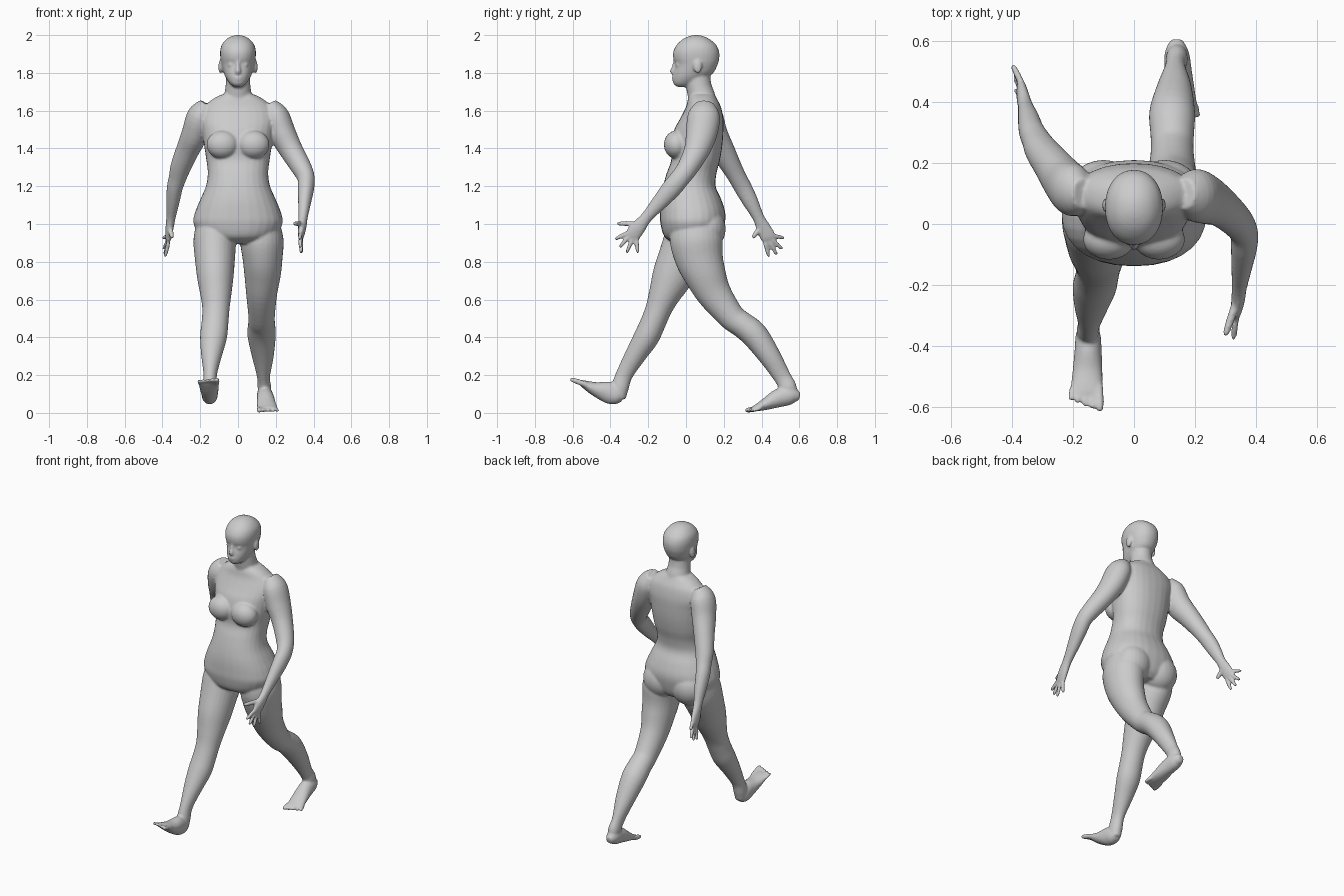
import bpy, bmesh
from math import cos, sin, pi, copysign
from mathutils import Vector, Matrix

bm = bmesh.new()


def spline(rows, steps=4):
    """Catmull-Rom resampling of rows of numbers."""
    out = []
    for i in range(len(rows) - 1):
        a, b, c, d = (rows[max(i - 1, 0)], rows[i], rows[i + 1], rows[min(i + 2, len(rows) - 1)])
        for s in range(steps):
            t = s / steps
            out.append([0.5 * (2 * q + (r - p) * t + (2 * p - 5 * q + 4 * r - w) * t * t
                               + (3 * q - p - 3 * r + w) * t ** 3) for p, q, r, w in zip(a, b, c, d)])
    return out + [list(rows[-1])]


def tube(rows, flat=False, power=2.0, n=28):
    """Loft of oval sections; each row is x, y, z, half width, half depth."""
    rows = spline(rows)
    pts = [Vector(r[:3]) for r in rows]
    rings = []
    for i, r in enumerate(rows):
        t = pts[min(i + 1, len(pts) - 1)] - pts[max(i - 1, 0)]
        t = Vector((0, 0, 1)) if flat else t.normalized()
        u = (Vector((1, 0, 0)) - t * t.x).normalized()
        v = t.cross(u)
        ring = []
        for k in range(n):
            c, s = cos(2 * pi * k / n), sin(2 * pi * k / n)
            c, s = (copysign(abs(q) ** (2 / power), q) for q in (c, s))
            ring.append(bm.verts.new(pts[i] + u * c * max(r[3], .002) + v * s * max(r[4], .002)))
        rings.append(ring)
    for a, b in zip(rings, rings[1:]):
        for k in range(n):
            bm.faces.new((a[k], a[(k + 1) % n], b[(k + 1) % n], b[k]))
    bm.faces.new(rings[0][::-1])
    bm.faces.new(rings[-1])


def stack(rows, power=2.0):
    """Horizontal sections given as z, front y, back y, half width."""
    tube([(0, (f + b) / 2, z, w, (b - f) / 2) for z, f, b, w in rows], True, power)


def ball(c, r):
    bmesh.ops.create_uvsphere(bm, u_segments=24, v_segments=16, radius=1,
                              matrix=Matrix.Translation(c) @ Matrix.Diagonal((*r, 1)))


def digit(a, b, r):
    """Finger or toe with a rounded tip."""
    a, b = Vector(a), Vector(b)
    tube([(*a.lerp(b, t), r * k, r * k) for t, k in
          ((0, 1), (.5, 1), (.85, .85), (.96, .6), (1, .2))], n=12)


# Torso
stack([(.895, -.05, .15, .10), (.93, -.112, .185, .19), (1.0, -.135, .205, .235), (1.06, -.138, .208, .228),
       (1.13, -.135, .187, .20), (1.2, -.122, .157, .17), (1.27, -.102, .162, .16), (1.34, -.078, .18, .168),
       (1.42, -.08, .193, .18), (1.5, -.062, .198, .19), (1.56, -.03, .197, .20), (1.62, 0, .185, .18),
       (1.66, .01, .165, .135), (1.685, .02, .15, .09)], 2.25)

# Neck and head
tube([(0, .09, 1.60, .10, .08), (0, .083, 1.67, .077, .073), (0, .068, 1.73, .066, .067), (0, .06, 1.82, .06, .065)])
stack([(1.725, -.045, .02, .02), (1.742, -.066, .05, .042), (1.77, -.07, .10, .062), (1.80, -.067, .145, .076),
       (1.845, -.058, .168, .088), (1.875, -.067, .176, .093), (1.91, -.068, .176, .095), (1.945, -.052, .162, .088),
       (1.975, -.022, .13, .066), (1.992, .01, .098, .04), (2.0, .04, .07, .012)], 2.15)

# Nose and lips
tube([(0, -.058, 1.865, .008, .008), (0, -.066, 1.83, .010, .010), (0, -.072, 1.808, .015, .013),
      (0, -.066, 1.797, .013, .010)])
ball((0, -.066, 1.776), (.024, .010, .006))
ball((0, -.064, 1.765), (.020, .010, .006))

# Paired parts of the head and trunk: eyes, ears, breasts, buttocks
for s in (-1, 1):
    ball((s * .036, -.040, 1.843), (.017, .016, .011))
    ball((s * .094, .062, 1.832), (.010, .023, .036))
    ball((s * .082, -.05, 1.42), (.085, .067, .075))
    ball((s * .10, .11, .975), (.115, .10, .115))

# Forward leg, on the -x side
tube([(-.125, .04, .99, .10, .13), (-.124, .015, .91, .112, .135), (-.122, -.03, .815, .106, .12),
      (-.12, -.075, .715, .096, .107), (-.117, -.115, .625, .082, .084), (-.117, -.145, .55, .072, .07),
      (-.122, -.175, .475, .071, .067), (-.13, -.21, .40, .071, .067), (-.14, -.265, .31, .056, .056),
      (-.147, -.325, .205, .036, .045), (-.15, -.35, .13, .038, .046), (-.15, -.355, .075, .032, .036)])
# Forward foot, toes raised
tube([(-.15, -.335, .075, .022, .022), (-.15, -.36, .088, .040, .047), (-.15, -.41, .108, .044, .058),
      (-.152, -.48, .126, .049, .038), (-.155, -.535, .150, .052, .022), (-.156, -.56, .162, .047, .014)])

# Trailing leg, on the +x side
tube([(.125, .05, .99, .10, .13), (.127, .055, .91, .115, .14), (.13, .07, .82, .106, .128),
      (.13, .10, .735, .097, .112), (.125, .15, .63, .082, .092), (.125, .24, .51, .070, .072),
      (.125, .30, .465, .072, .069), (.125, .365, .41, .075, .071), (.132, .445, .297, .057, .058),
      (.135, .51, .19, .034, .046), (.14, .54, .135, .036, .046), (.14, .555, .09, .030, .036)])
# Trailing foot, heel raised
tube([(.14, .602, .085, .020, .020), (.14, .56, .092, .040, .046), (.145, .495, .080, .045, .050),
      (.15, .425, .048, .051, .033), (.155, .375, .027, .053, .019), (.156, .35, .019, .048, .013)])

# Toes
for i in range(5):
    x, r = .115 + .021 * i, (.015, .012, .011, .011, .010)[i]
    digit((-x, -.53, .150), (-x - .004 * i + .004, -.615 + .009 * i, .180 - .002 * i), r)
    digit((x, .38 + .004 * i, .024), (x + .004 * i - .004, .312 + .009 * i, .011), r)

# Arms with palms: +x swings forward, -x swings back
tube([(.165, .10, 1.635, .04, .05), (.198, .095, 1.575, .07, .085), (.235, .082, 1.48, .071, .083),
      (.282, .057, 1.39, .062, .068), (.335, .01, 1.30, .054, .056), (.36, -.03, 1.245, .046, .052),
      (.36, -.075, 1.19, .043, .052), (.353, -.135, 1.12, .035, .043), (.345, -.205, 1.04, .025, .031),
      (.34, -.25, .985, .022, .039), (.334, -.28, .945, .017, .041), (.332, -.294, .928, .012, .033)])
tube([(-.165, .10, 1.635, .04, .05), (-.198, .108, 1.575, .07, .085), (-.228, .14, 1.48, .070, .080),
      (-.265, .19, 1.395, .062, .066), (-.302, .24, 1.305, .055, .054), (-.32, .273, 1.245, .047, .048),
      (-.335, .303, 1.19, .042, .047), (-.345, .343, 1.115, .035, .041), (-.355, .383, 1.035, .025, .031),
      (-.363, .412, .975, .021, .039), (-.368, .434, .932, .017, .041), (-.37, .442, .915, .012, .033)])

# Fingers and thumbs: base and tip as y, z
for x0, x1, pairs in (
    (.333, .325, ((-.312, .952, -.378, .918), (-.300, .935, -.354, .875),
                  (-.282, .925, -.315, .845), (-.262, .920, -.255, .845))),
    (-.369, -.398, ((.462, .938, .522, .925), (.457, .918, .512, .865),
                    (.442, .905, .482, .835), (.418, .900, .440, .825)))):
    for k, (ya, za, yb, zb) in enumerate(pairs):
        digit((x0, ya, za), (x1 + .004 * k, yb, zb), .0115)
digit((.338, -.245, 1.00), (.298, -.367, 1.003), .014)
digit((-.362, .395, .985), (-.348, .352, .925), .014)

# Fuse everything into one smooth skin
bmesh.ops.recalc_face_normals(bm, faces=bm.faces)
mesh = bpy.data.meshes.new("walking_figure")
bm.to_mesh(mesh)
bm.free()
body = bpy.data.objects.new("walking_figure", mesh)
bpy.context.collection.objects.link(body)
skin = body.modifiers.new("fuse", 'REMESH')
skin.mode = 'VOXEL'
skin.voxel_size = .007
skin.use_smooth_shade = True
soft = body.modifiers.new("soften", 'SMOOTH')
soft.factor = .5
soft.iterations = 5
